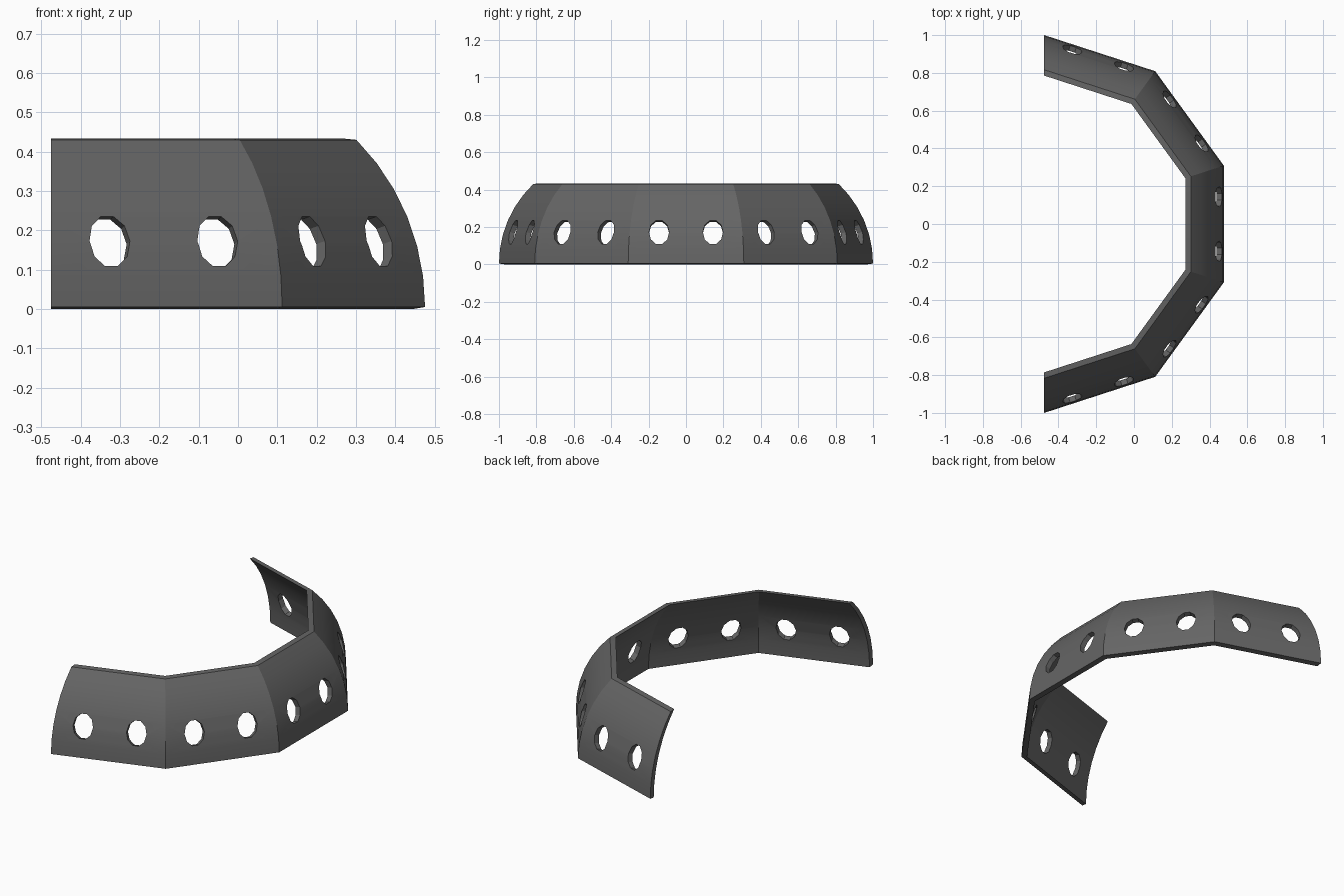
import bpy, bmesh, math
from mathutils import Vector, Matrix

if "Cube" in bpy.data.objects:
    bpy.data.objects.remove(bpy.data.objects["Cube"])

CX = -0.4755                      # centre of the half decagon
ARC = 0.608                       # radius of the curved wall section
STEPS = 6

dark = bpy.data.materials.new("dark_grey")
dark.diffuse_color = (0.13, 0.13, 0.13, 1)
dark.use_nodes = True
dark.node_tree.nodes["Principled BSDF"].inputs["Base Color"].default_value = dark.diffuse_color


def make_object(name, bm):
    bmesh.ops.recalc_face_normals(bm, faces=bm.faces)
    me = bpy.data.meshes.new(name)
    bm.to_mesh(me)
    bm.free()
    ob = bpy.data.objects.new(name, me)
    bpy.context.collection.objects.link(ob)
    me.materials.append(dark)
    return ob


# Wall cross-section: curved outside, matching inside 0.03 further in
outer, inner = [], []
for i in range(STEPS + 1):
    a = math.radians(45) * i / STEPS
    r = 1 - ARC * (1 - math.cos(a)) * 1.03
    z = ARC * math.sin(a)
    t = i / STEPS
    outer.append((r, z + 0.005 * (1 - t)))
    inner.append((r - 0.031, z + 0.003 * t))
section = outer + inner[::-1]

# Five mitred panels swept along half a decagon
bm = bmesh.new()
rings = []
for k in range(6):
    a = math.radians(-90 + 36 * k)
    rings.append([bm.verts.new((CX + r * math.cos(a), r * math.sin(a), z))
                  for r, z in section])
n = len(section)
for A, B in zip(rings, rings[1:]):
    for i in range(n):
        j = (i + 1) % n
        bm.faces.new((A[i], A[j], B[j], B[i]))
for ring in (rings[0], rings[-1]):      # end caps as quads
    for i in range(STEPS):
        bm.faces.new((ring[i], ring[i + 1], ring[n - 2 - i], ring[n - 1 - i]))
wall = make_object("curved_wall", bm)

# Two oval hole cutters per panel, square to the sloping wall
bm = bmesh.new()
for k in range(5):
    turn = Matrix.Rotation(math.radians(-72 + 36 * k), 4, 'Z')
    for side in (-0.144, 0.144):
        m = (Matrix.Translation((CX, 0, 0)) @ turn
             @ Matrix.Translation((0.91, side, 0.168))
             @ Matrix.Rotation(math.radians(-16), 4, 'Y')
             @ Matrix.Diagonal((1, 0.054, 0.069, 1))
             @ Matrix.Rotation(math.radians(90), 4, 'Y'))
        bmesh.ops.create_cone(bm, cap_ends=True, segments=10, radius1=1,
                              radius2=1, depth=0.2, matrix=m)
cutter = make_object("hole_cutter", bm)
cutter.hide_render = True

mod = wall.modifiers.new("holes", 'BOOLEAN')
mod.operation = 'DIFFERENCE'
mod.solver = 'EXACT'
mod.object = cutter

# Bake the holes, then drop the cutter
dg = bpy.context.evaluated_depsgraph_get()
baked = bpy.data.meshes.new_from_object(wall.evaluated_get(dg))
wall.modifiers.clear()
wall.data = baked
bpy.data.objects.remove(cutter)

# Smooth up the curve, sharp between panels
bpy.context.view_layer.objects.active = wall
wall.select_set(True)
bpy.ops.object.shade_smooth_by_angle(angle=math.radians(25))
